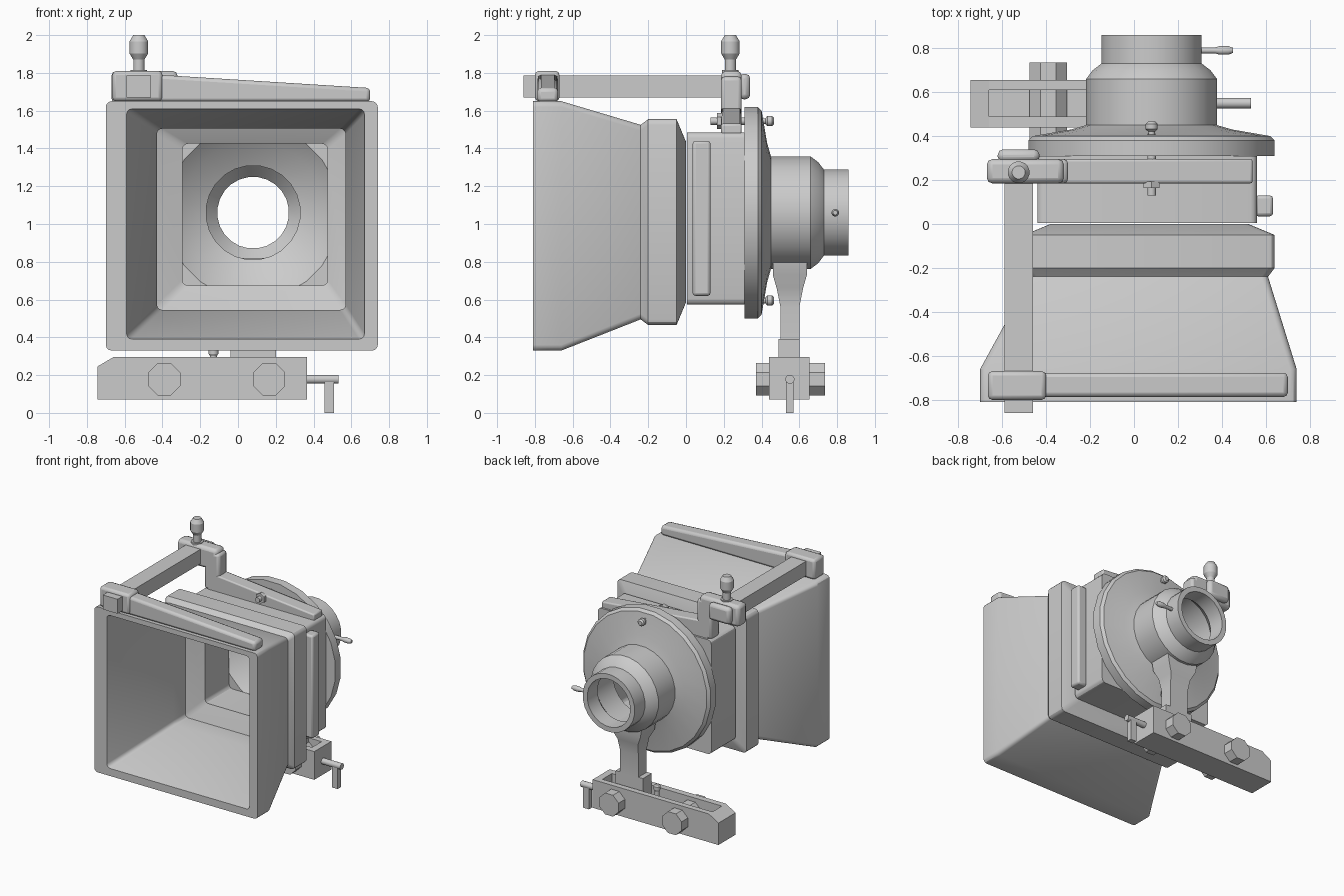
import bpy, bmesh, math
from mathutils import Matrix, Vector

cube = bpy.data.objects.get("Cube")
if cube:
    bpy.data.objects.remove(cube, do_unlink=True)

grey = bpy.data.materials.new("matte_grey")
grey.use_nodes = True
colour = (.6, .6, .6, 1)
grey.diffuse_color = colour
grey.node_tree.nodes["Principled BSDF"].inputs["Base Color"].default_value = colour

parts = []
X, Y, Z = Matrix.Identity(3)


def loft(name, rings, closed=False, bevel=0):
    """Skin a list of point rings; closed joins the last ring to the first."""
    bm = bmesh.new()
    loops = [[bm.verts.new(point) for point in ring] for ring in rings]
    count = len(loops[0])
    pairs = list(zip(loops, loops[1:]))
    if closed:
        pairs.append((loops[-1], loops[0]))
    else:
        bm.faces.new(loops[0])
        bm.faces.new(loops[-1])
    for near, far in pairs:
        for i in range(count):
            j = (i + 1) % count
            bm.faces.new((near[i], near[j], far[j], far[i]))
    bmesh.ops.recalc_face_normals(bm, faces=bm.faces)
    mesh = bpy.data.meshes.new(name)
    bm.to_mesh(mesh)
    bm.free()
    mesh.materials.append(grey)
    part = bpy.data.objects.new(name, mesh)
    bpy.context.collection.objects.link(part)
    if bevel:
        modifier = part.modifiers.new("rounded_edges", 'BEVEL')
        modifier.width = bevel
        modifier.segments = 2
    parts.append(part)


def shrink(rect, margin):
    cx, cz, half_width, half_height = rect
    return cx, cz, half_width - margin, half_height - margin


def rounded_frame(y, rect, radius=.03, steps=3):
    """Front-facing rectangle with rounded corners."""
    cx, cz, half_width, half_height = shrink(rect, radius)
    ring = []
    for quarter, (sx, sz) in enumerate(((1, 1), (-1, 1), (-1, -1), (1, -1))):
        for step in range(steps + 1):
            angle = math.pi / 2 * (quarter + step / steps)
            ring.append((cx + sx * half_width + radius * math.cos(angle), y,
                         cz + sz * half_height + radius * math.sin(angle)))
    return ring


def box(name, x, y, z, bevel=0):
    """Block from ranges; a third z value gives the right-hand end its own height."""
    left, right = x
    bottom = z[0]
    outline = ((left, bottom), (right, bottom), (right, z[-1]), (left, z[1]))
    loft(name, [[(px, depth, pz) for px, pz in outline] for depth in y], bevel=bevel)


def turned(name, at, axis, profile, sides=16, closed=False):
    """Lathe (distance, radius) pairs around an axis."""
    turn = Z.rotation_difference(axis)
    rings = []
    for distance, radius in profile:
        angles = [math.tau * (i + .5) / sides for i in range(sides)]
        rings.append([Vector(at) + turn @ Vector((radius * math.cos(a), radius * math.sin(a), distance))
                      for a in angles])
    loft(name, rings, closed)


def stud(name, at, axis, shaft, reach, head, length):
    """Thin shaft ending in a wider head with eased ends."""
    ease = length / 4
    turned(name, at, axis, ((0, shaft), (reach, shaft), (reach + ease, head),
                            (reach + length - ease, head), (reach + length, head * .6)))


def rod(name, at, axis, radius, length, sides=16):
    turned(name, at, axis, ((0, radius), (length, radius)), sides)


# Rectangles as centre x, centre z, half width, half height
mouth = (.02, .99, .72, .66)
opening = (.04, 1, .63, .61)
collar = (.07, 1.01, .57, .545)
throat = (.07, 1.025, .5, .48)
stage = (.06, 1.03, .5, .455)
gate = (.09, 1.05, .385, .375)

# Flared hollow hood, from the rear neck out to the mouth and back inside
hood_sections = ((0, shrink(collar, .12)), (-.05, collar), (-.2, collar),
                 (-.24, shrink(collar, .03)), (-.66, mouth), (-.81, mouth),
                 (-.81, opening), (-.2, throat), (-.05, throat), (0, gate))
loft("hood", [rounded_frame(*section) for section in hood_sections], closed=True)

# Filter stage with side grip
stage_back = .31
stage_sections = ((.005, stage), (stage_back, stage), (stage_back, gate), (.005, gate))
loft("filter_stage", [rounded_frame(*section) for section in stage_sections], closed=True)
box("side_grip", x=(.55, .633), y=(.035, .13), z=(.62, 1.44), bevel=.015)

# Round flange running into the hollow rear tube
lens_x, lens_z = .08, 1.06
disc, dish, barrel, inside, rim, bore = .565, .46, .3, .25, .23, .19
start, shoulder, neck, end = .45, .66, .73, .86
turned("flange_and_rear_tube", (lens_x, 0, lens_z), Y, (
    (stage_back, dish), (stage_back, disc), (.38, disc), (.4, .545), (.43, .37),
    (start, barrel), (shoulder, barrel), (.7, .27), (neck, rim), (end, rim),
    (end, bore), (neck, bore), (shoulder, inside), (start, inside), (.38, .38)),
    sides=24, closed=True)
stud("tube_pin", (.28, .79, lens_z), X, shaft=.014, reach=.09, head=.02, length=.08)

# Flange screws above and below, and the pivot bolt through the upper one
bolt_z = 1.545
for side, z in (("upper", bolt_z), ("lower", .595)):
    stud(side + "_flange_screw", (lens_x, .41, z), Y, shaft=.015, reach=.01, head=.028, length=.046)
rod("pivot_bolt", (lens_x, .13, bolt_z), Y, radius=.02, length=.28)
rod("pivot_nut", (lens_x, .163, bolt_z), Y, radius=.042, length=.03, sides=6)

# Top rod carried by a front and a rear bracket
box("top_rod", x=(-.59, -.46), y=(-.86, .3), z=(1.67, 1.785))
box("rod_end_cap", x=(-.62, -.43), y=(.28, .34), z=(1.66, 1.795), bevel=.025)
top = 1.81
front, rear = (-.8, -.67), (.185, .295)
box("front_bracket_block", x=(-.665, -.4), y=front, z=(1.65, top), bevel=.02)
box("front_bracket_arm", x=(-.5, .7), y=(-.787, -.677), z=(1.645, 1.795, 1.72), bevel=.02)
box("rear_bracket_block", x=(-.67, -.32), y=rear, z=(1.64, top), bevel=.025)
box("rear_bracket_post", x=(-.43, -.3), y=rear, z=(1.48, 1.78), bevel=.02)
box("rear_bracket_arm", x=(-.4, .54), y=rear, z=(1.475, 1.62, 1.53), bevel=.01)
stud("rod_lock_knob", (-.525, .235, 1.8), Z, shaft=.03, reach=.07, head=.05, length=.13)
rod("knob_washer", (-.525, .235, 1.8), Z, radius=.045, length=.015)

# Support stem flaring up into the underside of the tube
stem_y = .55
box("stem_foot", x=(-.04, .2), y=(.49, .6), z=(.2, .39))
stem = ((.38, .08, .05), (.56, .08, .05), (.66, .09, .07), (.73, .125, .09), (.82, .14, .09))
loft("support_stem", [[(lens_x + sx * w, stem_y + sy * d, z)
                       for sx, sy in ((-1, -1), (1, -1), (1, 1), (-1, 1))]
                      for z, w, d in stem])

# Base clamp: a trough with one sloped end
low, high = .07, .295
left, right = -.66, .365
box("clamp_front_wall", x=(left, right), y=(.44, .49), z=(low, high))
box("clamp_rear_wall", x=(left, right), y=(.61, .655), z=(low, high))
box("clamp_floor", x=(left, right), y=(.49, .61), z=(low, .2))
box("clamp_square_end", x=(.31, right), y=(.49, .61), z=(low, high))
box("clamp_sloped_end", x=(-.745, left), y=(.44, .655), z=(low, .245, high))
for side, x in (("right", -.39), ("left", .165)):
    rod(side + "_clamp_bolt", (x, .37, .178), Y, radius=.092, length=.365, sides=8)
stud("trough_post", (-.13, stem_y, .19), Z, shaft=.018, reach=.11, head=.026, length=.05)

# Crank on the end of the clamp
rod("crank_shaft", (.35, stem_y, .178), X, radius=.024, length=.182)
box("crank_lever", x=(.457, .508), y=(.53, .57), z=(0, .175))

bpy.ops.object.select_all(action='DESELECT')
for part in parts:
    part.select_set(True)
bpy.context.view_layer.objects.active = parts[0]
bpy.ops.object.shade_smooth_by_angle(angle=math.radians(30))
